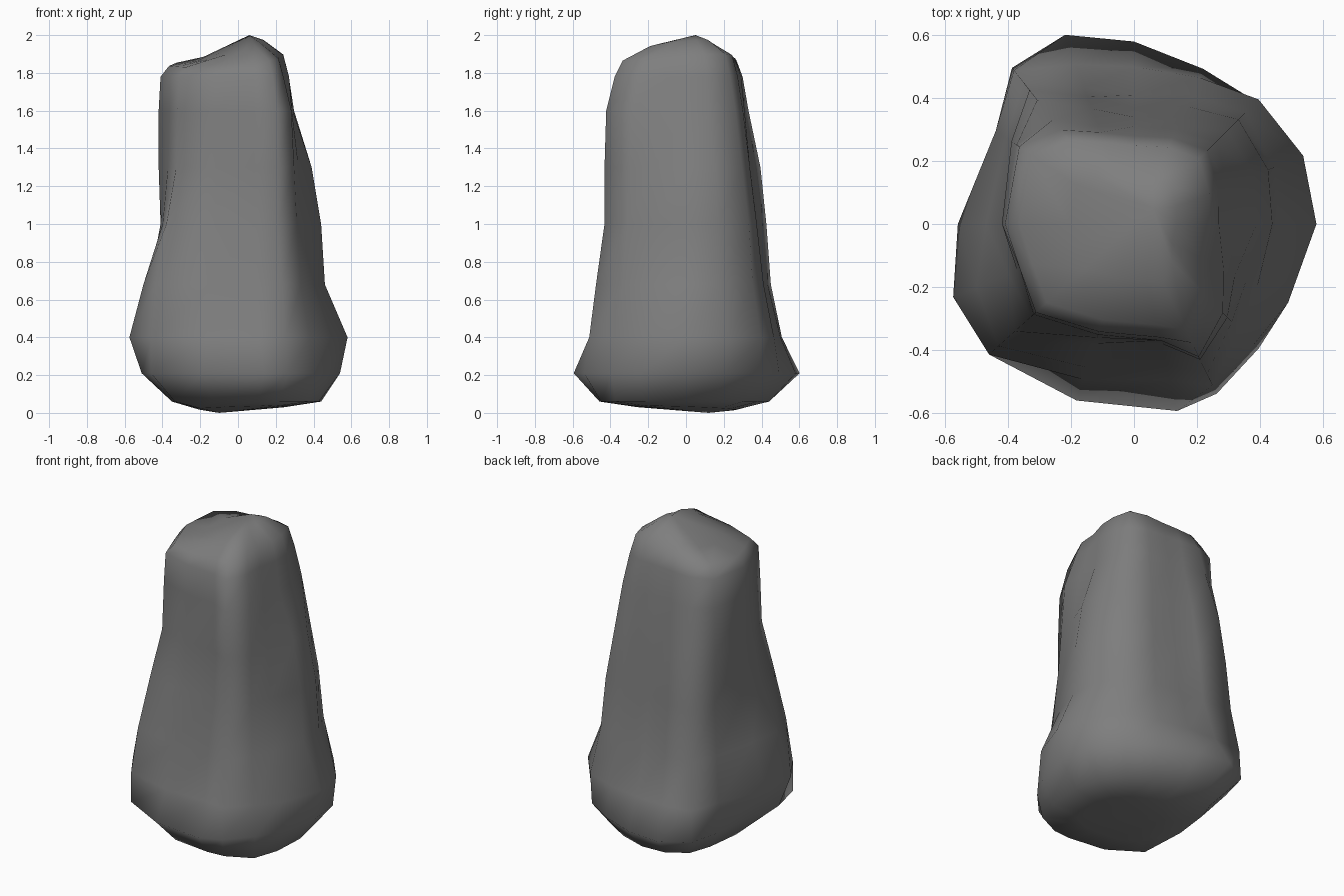
import bpy, bmesh
from math import cos, sin, radians

if "Cube" in bpy.data.objects:
    bpy.data.objects.remove(bpy.data.objects["Cube"])

# Directions of the stone's vertical ridges and hollows, in degrees from +x
ANGLES = (0, 22, 45, 66, 90, 110, 128, 146, 180, 202, 222, 252, 283, 296, 315, 333)

# Horizontal slices: height, then the radius in each direction
SLICES = [
    (0.06, .44, .43, .43, .42, .44, .46, .45, .39, .35, .37, .45, .45, .47, .50, .53, .48),
    (0.21, .54, .56, .55, .54, .58, .64, .63, .53, .47, .55, .62, .59, .61, .60, .56, .54),
    (0.40, .58, .58, .56, .51, .50, .54, .62, .53, .56, .62, .62, .52, .51, .57, .54, .55),
    (0.68, .46, .48, .50, .45, .41, .46, .57, .49, .47, .54, .58, .48, .46, .53, .47, .44),
    (1.00, .44, .46, .47, .41, .37, .43, .54, .46, .41, .43, .51, .40, .39, .48, .44, .40),
    (1.30, .39, .41, .42, .37, .34, .39, .50, .47, .42, .40, .44, .38, .38, .48, .42, .36),
    (1.60, .29, .32, .37, .33, .31, .33, .42, .45, .42, .39, .43, .37, .38, .47, .40, .32),
    (1.78, .27, .29, .33, .30, .28, .31, .38, .44, .41, .39, .42, .36, .37, .42, .34, .27),
]
N = len(ANGLES)
bm = bmesh.new()


def ring(radii, height):
    """Ring of vertices; height is a function of x and y."""
    verts = []
    for a, r in zip(ANGLES, radii):
        x, y = r * cos(radians(a)), r * sin(radians(a))
        verts.append(bm.verts.new((x, y, height(x, y))))
    return verts


def bridge(a, b):
    for i in range(N):
        j = (i + 1) % N
        bm.faces.new((a[i], a[j], b[j], b[i]))


def cap(loop, centre):
    tip = bm.verts.new(centre)
    for i in range(N):
        bm.faces.new((loop[i], loop[(i + 1) % N], tip))


# Underside, lowest towards the back left
rings = [ring([r * .6 for r in SLICES[0][1:]], lambda x, y: .025 + .03 * x - .03 * y)]
cap(rings[0], (-.1, .12, 0))

# Shaft, sloping shoulder and tilted crown
rings += [ring(s[1:], lambda x, y, z=s[0]: z) for s in SLICES]
top = SLICES[-1][1:]
rings.append(ring([r * .89 for r in top], lambda x, y: 1.87 + .09 * x + .06 * y))
rings.append(ring([r * .50 for r in top], lambda x, y: 1.93 + .30 * x + .08 * y))
for a, b in zip(rings, rings[1:]):
    bridge(a, b)
cap(rings[-1], (.06, .05, 2.0))

bmesh.ops.recalc_face_normals(bm, faces=bm.faces)
for f in bm.faces:
    f.smooth = True
mesh = bpy.data.meshes.new("standing_stone")
bm.to_mesh(mesh)
bm.free()

# Dark grey rock
rock = bpy.data.materials.new("dark_rock")
rock.diffuse_color = (.21, .21, .21, 1)
rock.use_nodes = True
rock.node_tree.nodes["Principled BSDF"].inputs["Base Color"].default_value = rock.diffuse_color
mesh.materials.append(rock)
stone = bpy.data.objects.new("standing_stone", mesh)
bpy.context.collection.objects.link(stone)
